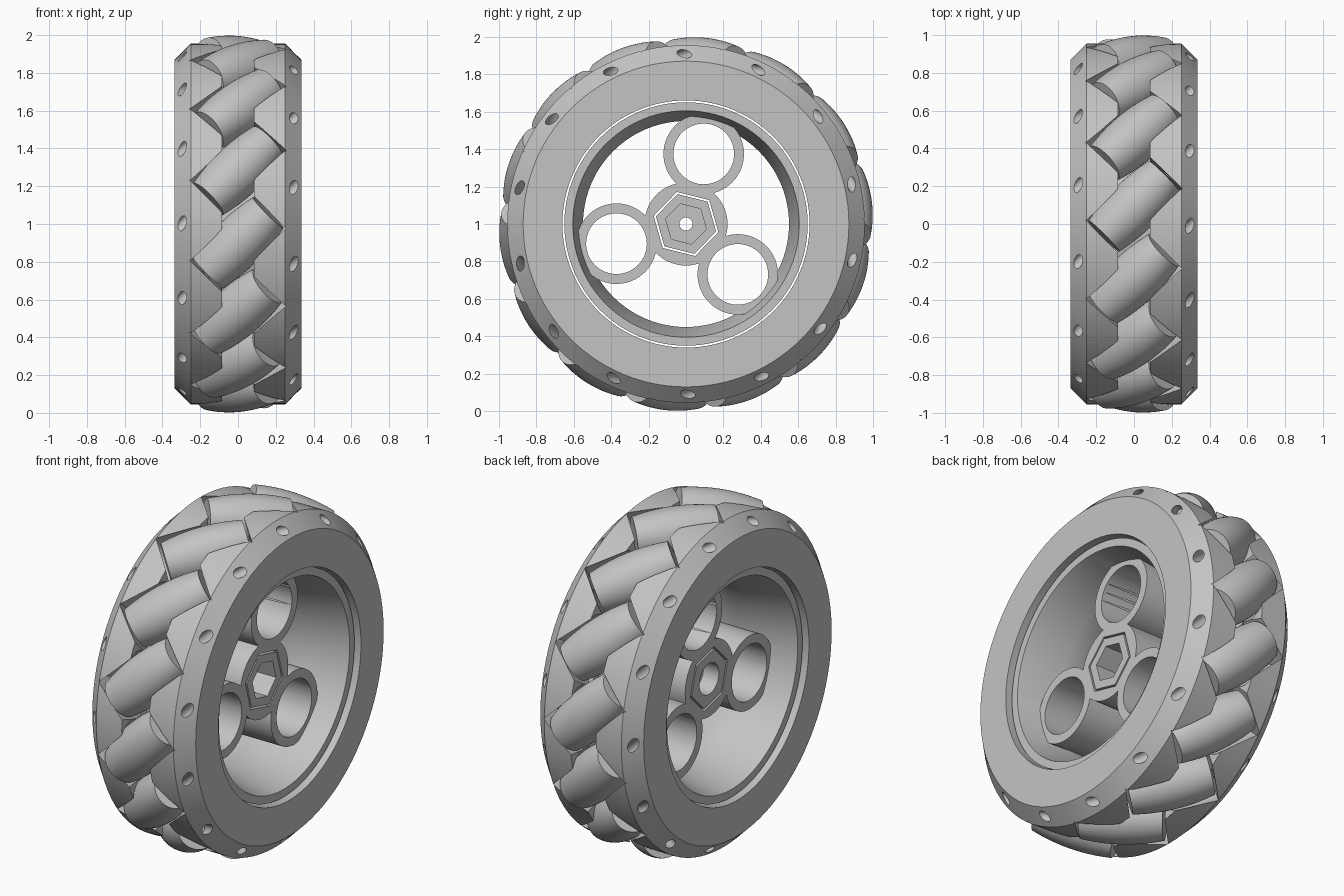
import bpy, bmesh, math
from mathutils import Matrix, Vector

old = bpy.data.objects.get("Cube")
if old:
    bpy.data.objects.remove(old)

grey = bpy.data.materials.new("plain_grey")
grey.use_nodes = True
grey.diffuse_color = (0.55, 0.55, 0.55, 1)
grey.node_tree.nodes["Principled BSDF"].inputs["Base Color"].default_value = (0.55, 0.55, 0.55, 1)

CENTRE = Matrix.Translation((0, 0, 1))
ROLLERS = 14
PITCH = 0.86              # radius of the roller axles
HUB_TURN = math.radians(75.8)


def lathe(name, profile, sides=96, matrix=CENTRE, closed=False, phase=0.0):
    """Revolve (x, radius) points around the x axis."""
    bm = bmesh.new()
    rings = []
    for x, r in profile:
        ring = []
        for k in range(sides):
            a = phase + math.tau * k / sides
            ring.append(bm.verts.new((x, r * math.cos(a), r * math.sin(a))))
        rings.append(ring)
    pairs = list(zip(rings, rings[1:]))
    if closed:
        pairs.append((rings[-1], rings[0]))
    for a, b in pairs:
        for k in range(sides):
            n = (k + 1) % sides
            bm.faces.new((a[k], a[n], b[n], b[k]))
    bmesh.ops.remove_doubles(bm, verts=bm.verts, dist=1e-5)
    bmesh.ops.recalc_face_normals(bm, faces=bm.faces)
    bm.transform(matrix)
    mesh = bpy.data.meshes.new(name)
    bm.to_mesh(mesh)
    bm.free()
    mesh.materials.append(grey)
    obj = bpy.data.objects.new(name, mesh)
    bpy.context.collection.objects.link(obj)
    return obj


def rod(name, x0, x1, r, sides=64, matrix=CENTRE, phase=0.0):
    return lathe(name, [(x0, 0), (x0, r), (x1, r), (x1, 0)], sides, matrix, phase=phase)


def combine(obj, tools, operation):
    """Apply booleans with each tool, then remove the tools."""
    for tool in tools:
        mod = obj.modifiers.new("combine", 'BOOLEAN')
        mod.operation, mod.object, mod.solver = operation, tool, 'EXACT'
    graph = bpy.context.evaluated_depsgraph_get()
    mesh = bpy.data.meshes.new_from_object(obj.evaluated_get(graph))
    obj.modifiers.clear()
    obj.data = mesh
    for tool in tools:
        bpy.data.objects.remove(tool)


def roller_frame(i):
    """Local x runs along the slanted axle, local z points outwards."""
    a = math.radians(186.6) + math.tau * i / ROLLERS
    out = Vector((0, math.cos(a), math.sin(a)))
    axle = Vector((1, math.sin(a), -math.cos(a))).normalized()
    side = out.cross(axle)
    m = Matrix((axle, side, out)).transposed().to_4x4()
    return CENTRE @ Matrix.Translation(out * PITCH) @ m


# Outer rim: two chamfered flanges joined by a channel floor
half = [(0.085, 0.72), (0.085, 0.955), (0.25, 0.955), (0.335, 0.87), (0.335, 0.66)]
rim = lathe("outer_rim", half + [(-x, r) for x, r in reversed(half)], 112, closed=True)

# Roller pockets with axle holes
end = [(0.24, 0.15), (0.24, 0.028), (0.5, 0.028), (0.5, 0)]
pocket = [(-x, r) for x, r in reversed(end)] + end
combine(rim, [lathe("pocket_cutter", pocket, 40, roller_frame(i)) for i in range(ROLLERS)],
        'DIFFERENCE')

# Barrel shaped rollers
barrel = [(-0.225, 0)]
for k in range(13):
    t = k / 6 - 1
    barrel.append((0.225 * t, 0.14 - 0.025 * t * t))
barrel.append((0.225, 0))
for i in range(ROLLERS):
    lathe(f"roller_{i + 1}", barrel, 48, roller_frame(i))

# Inner hub: tapered ring, centre disc and three tubes
taper = [(0.06, 0.55), (0.30, 0.605), (0.30, 0.65)]
hub = lathe("inner_hub", taper + [(-x, r) for x, r in reversed(taper)], closed=True)
spots = []
for i in range(3):
    a = HUB_TURN + math.tau * i / 3
    spots.append(CENTRE @ Matrix.Translation((0, 0.386 * math.cos(a), 0.386 * math.sin(a))))
combine(hub, [rod("centre_disc", -0.15, 0.17, 0.222)]
        + [rod("tube", -0.15, 0.17, 0.215, matrix=m) for m in spots], 'UNION')
hex_phase = HUB_TURN + math.radians(30)
combine(hub, [rod("bore", -0.2, 0.22, 0.162, matrix=m) for m in spots]
        + [rod("hex_hole", -0.2, 0.22, 0.178, 6, phase=hex_phase)], 'DIFFERENCE')

# Hexagonal sleeve with a hex socket, a round counterbore and a through hole
sleeve = rod("hex_sleeve", -0.15, 0.17, 0.166, 6, phase=hex_phase)
combine(sleeve, [rod("socket", 0.0, 0.22, 0.112, 6, phase=hex_phase),
                 rod("counterbore", -0.2, -0.05, 0.09),
                 rod("through_hole", -0.2, 0.2, 0.035, 32)], 'DIFFERENCE')

# Smooth the round surfaces, keep the edges sharp
bpy.ops.object.select_all(action='DESELECT')
for obj in bpy.context.collection.objects:
    if obj.type == 'MESH' and obj.data.materials and obj.data.materials[0] == grey:
        obj.select_set(True)
        bpy.context.view_layer.objects.active = obj
bpy.ops.object.shade_smooth_by_angle(angle=math.radians(25))
